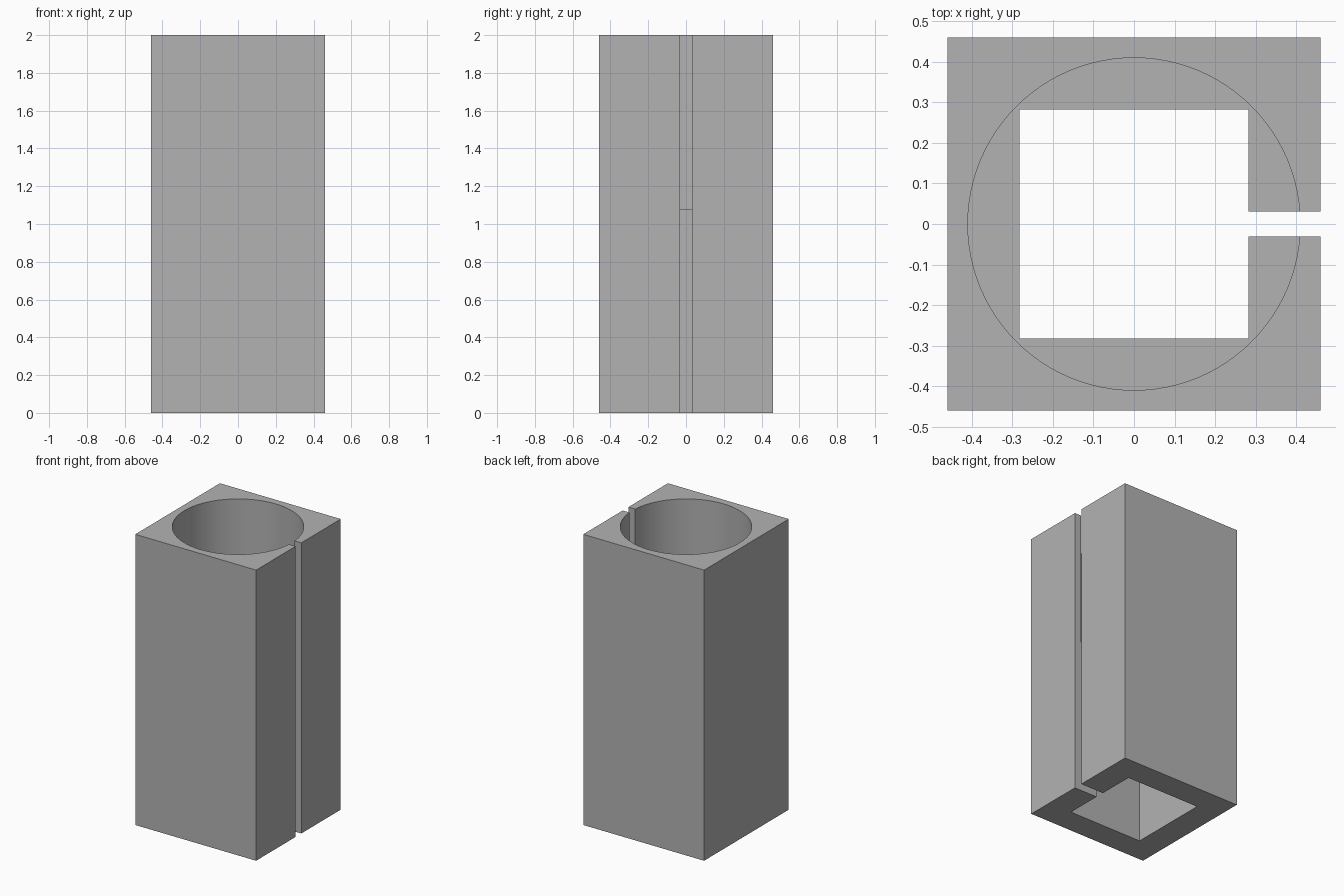
import bpy
from math import radians

if "Cube" in bpy.data.objects:
    bpy.data.objects.remove(bpy.data.objects["Cube"], do_unlink=True)

HALF = 0.46        # half width of the block
HEIGHT = 2.0
STEP = 1.08        # height where the round bore meets the square hole
BORE = 0.41        # bore radius
SQUARE = 0.282     # half width of the square hole
SLOT = 0.031       # half width of the side slot
OVER = 0.2         # how far cutters reach past the block

grey = bpy.data.materials.new("grey")
grey.use_nodes = True
grey.diffuse_color = (0.45, 0.45, 0.45, 1)
grey.node_tree.nodes["Principled BSDF"].inputs["Base Color"].default_value = grey.diffuse_color


def box(name, x, y, z):
    """Box spanning the given (low, high) ranges."""
    spans = (x, y, z)
    bpy.ops.mesh.primitive_cube_add(size=1, location=[(a + b) / 2 for a, b in spans])
    ob = bpy.context.object
    ob.name = name
    ob.scale = [b - a for a, b in spans]
    bpy.ops.object.transform_apply(location=True, rotation=False, scale=True)
    ob.data.materials.append(grey)
    return ob


# Block
block = box("slotted_block", (-HALF, HALF), (-HALF, HALF), (0, HEIGHT))

# Cutters: square hole below, slot through the +x wall, round bore above
square = box("square_hole_cutter", (-SQUARE, SQUARE), (-SQUARE, SQUARE), (-OVER, STEP + OVER))
slot = box("slot_cutter", (0, HALF + OVER), (-SLOT, SLOT), (-OVER, HEIGHT + OVER))
depth = HEIGHT + OVER - STEP
bpy.ops.mesh.primitive_cylinder_add(vertices=96, radius=BORE, depth=depth,
                                    location=(0, 0, STEP + depth / 2))
bore = bpy.context.object
bore.name = "bore_cutter"
bore.data.materials.append(grey)

# Cut the block, then discard the cutters
bpy.ops.object.select_all(action="DESELECT")
block.select_set(True)
bpy.context.view_layer.objects.active = block
for cutter in (bore, square, slot):
    cutter.hide_render = True
    mod = block.modifiers.new(cutter.name, "BOOLEAN")
    mod.operation = "DIFFERENCE"
    mod.solver = "EXACT"
    mod.object = cutter
    bpy.ops.object.modifier_apply(modifier=mod.name)
    bpy.data.objects.remove(cutter, do_unlink=True)

bpy.ops.object.shade_smooth_by_angle(angle=radians(30))
